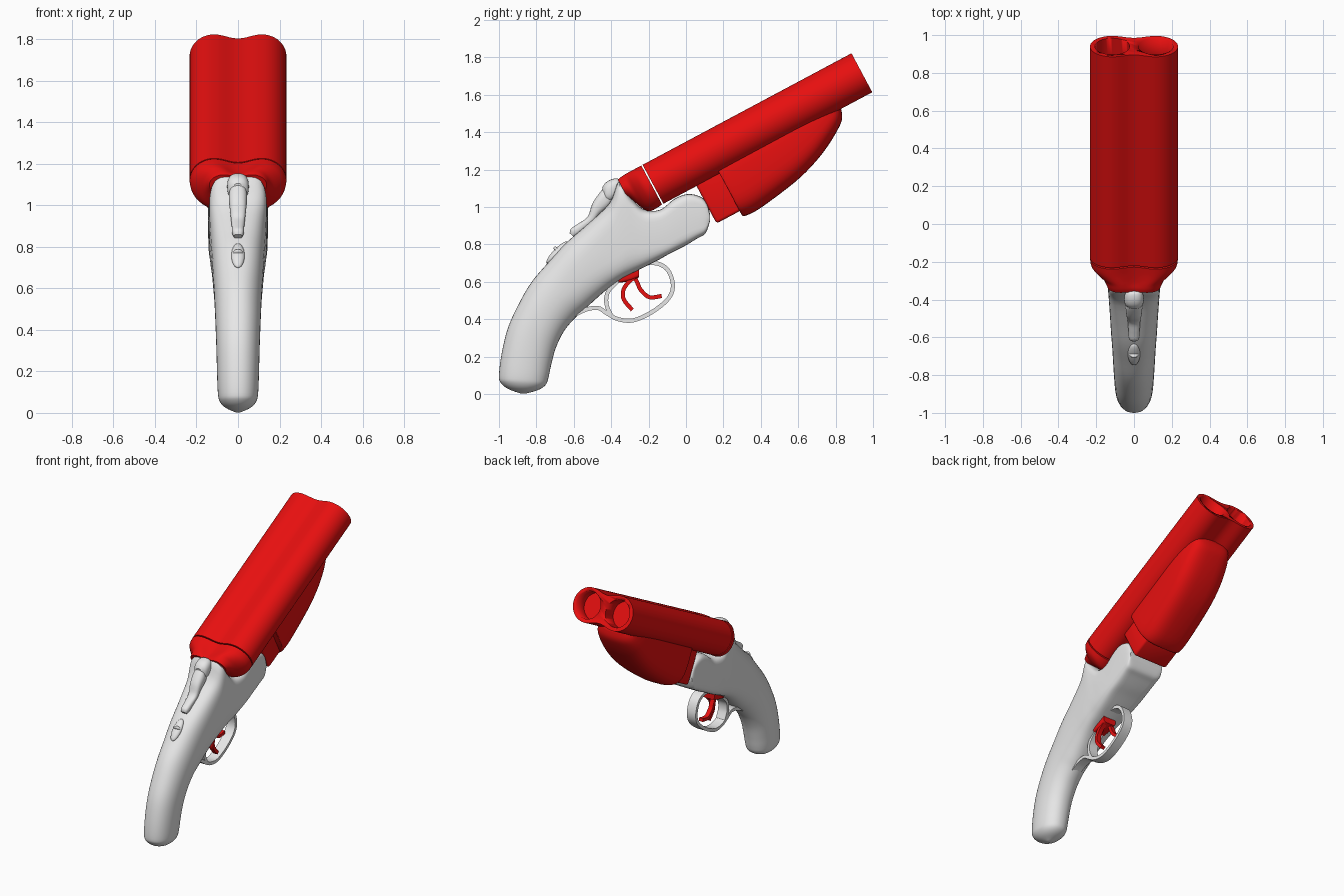
import bpy, bmesh, math
from mathutils import Matrix, Vector

if "Cube" in bpy.data.objects:
    bpy.data.objects.remove(bpy.data.objects["Cube"], do_unlink=True)


def material(name, color):
    m = bpy.data.materials.new(name)
    m.use_nodes = True
    m.diffuse_color = color
    m.node_tree.nodes["Principled BSDF"].inputs["Base Color"].default_value = color
    return m


RED = material("bright red", (0.8, 0.005, 0.005, 1))
GREY = material("light grey", (0.8, 0.8, 0.8, 1))

# Barrel frame: u runs along the barrels, v is perpendicular to them
TILT = math.radians(28.1)
LENGTH = 1.27
FRAME = Matrix.Translation((0, -0.18, 1.12)) @ Matrix.Rotation(TILT, 4, 'X')


def finish(name, bm, mat, frame=None, angle=35):
    bmesh.ops.recalc_face_normals(bm, faces=bm.faces)
    if frame:
        bm.transform(frame)
    me = bpy.data.meshes.new(name)
    bm.to_mesh(me)
    bm.free()
    me.materials.append(mat)
    ob = bpy.data.objects.new(name, me)
    bpy.context.collection.objects.link(ob)
    bpy.ops.object.select_all(action='DESELECT')
    ob.select_set(True)
    bpy.context.view_layer.objects.active = ob
    bpy.ops.object.shade_smooth_by_angle(angle=math.radians(angle))
    return ob


def skin(name, rings, mat, frame=None):
    """Bridge a list of point rings and cap both ends."""
    bm = bmesh.new()
    loops = [[bm.verts.new(p) for p in ring] for ring in rings]
    n = len(loops[0])
    for a, b in zip(loops, loops[1:]):
        for i in range(n):
            j = (i + 1) % n
            bm.faces.new((a[i], a[j], b[j], b[i]))
    bm.faces.new(loops[0])
    bm.faces.new(loops[-1])
    return finish(name, bm, mat, frame)


def smooth(rows, steps):
    """Catmull-Rom interpolation of rows of numbers."""
    out = []
    for i in range(len(rows) - 1):
        a, b = rows[max(i - 1, 0)], rows[i]
        c, d = rows[i + 1], rows[min(i + 2, len(rows) - 1)]
        for s in range(steps):
            t = s / steps
            out.append([0.5 * (2 * q + (r - p) * t + (2 * p - 5 * q + 4 * r - w) * t * t
                               + (3 * q - p - 3 * r + w) * t ** 3)
                        for p, q, r, w in zip(a, b, c, d)])
    return out + [list(rows[-1])]


def loft(name, rows, mat, frame=None, steps=4, seg=40):
    """Rows: top y, top z, bottom y, bottom z, half width, squareness."""
    rings = []
    for ty, tz, by, bz, hw, n in smooth(rows, steps):
        ring = []
        for k in range(seg):
            a = math.tau * k / seg
            c, s = math.cos(a), math.sin(a)
            x = hw * math.copysign(abs(c) ** (2 / n), c)
            h = (1 + math.copysign(abs(s) ** (2 / n), s)) / 2
            ring.append((x, by + (ty - by) * h, bz + (tz - bz) * h))
        rings.append(ring)
    return skin(name, rings, mat, frame)


def strip(name, path, width, thick, mat, x=0):
    """Flat band following a smoothed side-on path."""
    pts = [Vector((0, *p)) for p in smooth(path, 6)]
    rings = []
    for i, p in enumerate(pts):
        t = (pts[min(i + 1, len(pts) - 1)] - pts[max(i - 1, 0)]).normalized()
        side = Vector((0, -t.z, t.y)) * thick / 2
        rings.append([p + side * s + Vector((x + w * width / 2, 0, 0))
                      for w, s in ((-1, -1), (1, -1), (1, 1), (-1, 1))])
    return skin(name, rings, mat)


def double_tube(u, hw, top, bottom, r=0.118, off=0.115, seg=24):
    """Joined twin-tube outline with a shallow valley, fitted to the given size."""
    half = [(off + r * math.cos(a), r * math.sin(a))
            for a in (math.pi * (k / seg - 0.5) for k in range(seg + 1))]
    for k in range(1, 12):
        x = off - 2 * off * k / 12
        half.append((x, r - 0.011 * (1 + math.cos(math.pi * x / off))))
    ring = half + [(-x, -v) for x, v in half]
    return [(x * hw / (r + off), u, bottom + (top - bottom) * (v + r) / (2 * r)) for x, v in ring]


# Twin barrels with shallow bores
barrels = skin("twin_barrels", [double_tube(u, 0.233, 0.118, -0.118) for u in (0.004, LENGTH)],
               RED, FRAME)
for x in (-0.115, 0.115):
    bm = bmesh.new()
    bmesh.ops.create_cone(bm, cap_ends=True, segments=48, radius1=0.092, radius2=0.092, depth=0.2,
                          matrix=Matrix.Translation((x, LENGTH, 0)) @ Matrix.Rotation(math.pi / 2, 4, 'X'))
    cutter = finish("bore_cutter", bm, RED, FRAME)
    cutter.hide_render = True
    mod = barrels.modifiers.new("bore", 'BOOLEAN')
    mod.operation, mod.solver, mod.object = 'DIFFERENCE', 'EXACT', cutter
    bpy.context.view_layer.objects.active = barrels
    bpy.ops.object.modifier_apply(modifier=mod.name)
    bpy.data.objects.remove(cutter, do_unlink=True)

# Breech block narrowing toward the receiver
breech = [(-0.004, 0.233, 0.118, -0.118), (-0.045, 0.225, 0.118, -0.122),
          (-0.08, 0.195, 0.118, -0.118), (-0.105, 0.165, 0.117, -0.09),
          (-0.13, 0.148, 0.115, -0.03), (-0.15, 0.138, 0.11, 0.0)]
skin("breech_block", [double_tube(*row) for row in smooth(breech, 3)], RED, FRAME)

# Fore-end under the barrels
loft("fore_end", [(0.345, 0, 0.345, -0.37, 0.172, 3.2), (0.36, 0, 0.36, -0.381, 0.178, 3.2),
                  (0.45, 0, 0.45, -0.383, 0.18, 3.2), (0.68, 0, 0.68, -0.347, 0.18, 3.2),
                  (0.82, 0, 0.82, -0.306, 0.178, 3.2), (0.93, 0, 0.93, -0.257, 0.17, 3),
                  (1.02, 0, 1.02, -0.203, 0.152, 3), (1.06, 0, 1.06, -0.168, 0.13, 3),
                  (1.08, 0, 1.08, -0.125, 0.1, 3)], RED, FRAME)

# Hinge lug between receiver and fore-end
bm = bmesh.new()
bmesh.ops.create_cube(bm, size=1, matrix=Matrix.Translation((0, 0.28, -0.21))
                      @ Matrix.Diagonal((0.27, 0.15, 0.27, 1)))
bmesh.ops.bevel(bm, geom=bm.edges[:], offset=0.015, segments=3, affect='EDGES', profile=0.5)
finish("hinge_lug", bm, RED, FRAME)

# Receiver flowing into the curved grip
loft("receiver_and_grip", [
    (0.129, 0.96, 0.127, 0.92, 0.136, 7), (0.1, 1.04, 0.105, 0.86, 0.142, 7),
    (0.02, 1.07, 0.06, 0.832, 0.144, 7), (-0.06, 1.045, -0.01, 0.79, 0.144, 6),
    (-0.14, 0.985, -0.08, 0.755, 0.143, 6), (-0.23, 0.99, -0.16, 0.71, 0.142, 5),
    (-0.3, 1.06, -0.22, 0.68, 0.14, 5), (-0.358, 1.138, -0.28, 0.65, 0.139, 4.5),
    (-0.41, 1.02, -0.34, 0.62, 0.135, 4), (-0.53, 0.905, -0.41, 0.57, 0.128, 3.2),
    (-0.645, 0.805, -0.48, 0.51, 0.122, 2.7), (-0.74, 0.7, -0.54, 0.455, 0.116, 2.4),
    (-0.825, 0.6, -0.59, 0.41, 0.112, 2.2), (-0.89, 0.49, -0.65, 0.34, 0.108, 2.2),
    (-0.95, 0.36, -0.695, 0.25, 0.104, 2.2), (-0.985, 0.22, -0.72, 0.16, 0.101, 2.2),
    (-1.0, 0.1, -0.735, 0.09, 0.097, 2.2), (-0.99, 0.06, -0.75, 0.05, 0.088, 2.2),
    (-0.95, 0.027, -0.79, 0.022, 0.06, 2.1), (-0.88, 0.002, -0.86, 0.002, 0.01, 2)], GREY)

# Opening lever: rounded pivot and tapering thumb piece
loft("lever_pivot", [(-0.352, 1.13, -0.352, 1.09, 0.03, 2.5), (-0.365, 1.152, -0.365, 1.06, 0.046, 2.5),
                     (-0.4, 1.148, -0.4, 1.03, 0.052, 2.5), (-0.43, 1.13, -0.43, 1.03, 0.045, 2.5),
                     (-0.448, 1.105, -0.44, 1.04, 0.025, 2.5)], GREY)
loft("lever_thumb_piece", [(-0.42, 1.12, -0.38, 1.04, 0.03, 2.5), (-0.455, 1.085, -0.41, 1.0, 0.044, 2.5),
                           (-0.5, 1.02, -0.46, 0.96, 0.04, 2.5), (-0.525, 0.95, -0.49, 0.92, 0.034, 2.5),
                           (-0.575, 0.912, -0.54, 0.88, 0.03, 2.5), (-0.615, 0.885, -0.58, 0.85, 0.028, 2.5),
                           (-0.622, 0.86, -0.6, 0.84, 0.02, 2.5)], GREY)

# Safety catch: oval pad with a raised ridge
SLOPE = Matrix.Translation((0, -0.69, 0.757)) @ Matrix.Rotation(math.radians(46), 4, 'X')
for name, dy, size in (("safety_pad", 0, (0.032, 0.08, 0.02)), ("safety_ridge", 0.01, (0.028, 0.014, 0.032))):
    bm = bmesh.new()
    bmesh.ops.create_uvsphere(bm, u_segments=24, v_segments=14, radius=1,
                              matrix=Matrix.Translation((0, dy, 0)) @ Matrix.Diagonal((*size, 1)))
    finish(name, bm, GREY, SLOPE)

# Trigger guard loop
strip("trigger_guard", [(-0.62, 0.41), (-0.54, 0.45), (-0.47, 0.46), (-0.42, 0.43), (-0.36, 0.4),
                        (-0.28, 0.395), (-0.18, 0.44), (-0.095, 0.51), (-0.07, 0.58), (-0.095, 0.66),
                        (-0.15, 0.697), (-0.23, 0.7)], 0.07, 0.022, GREY)
strip("guard_rear_web", [(-0.4, 0.42), (-0.425, 0.48), (-0.42, 0.54), (-0.38, 0.59), (-0.32, 0.64)],
      0.07, 0.022, GREY)

# Trigger plate and the two triggers
loft("trigger_plate", [(-0.36, 0.64, -0.36, 0.595, 0.05, 5), (-0.3, 0.68, -0.3, 0.605, 0.05, 5),
                       (-0.25, 0.7, -0.25, 0.625, 0.05, 5)], RED)
strip("rear_trigger", [(-0.27, 0.63), (-0.31, 0.595), (-0.335, 0.555), (-0.332, 0.505), (-0.287, 0.45)],
      0.032, 0.022, RED, x=0.028)
strip("front_trigger", [(-0.275, 0.63), (-0.258, 0.59), (-0.24, 0.555), (-0.195, 0.518), (-0.13, 0.525)],
      0.032, 0.022, RED, x=-0.028)
